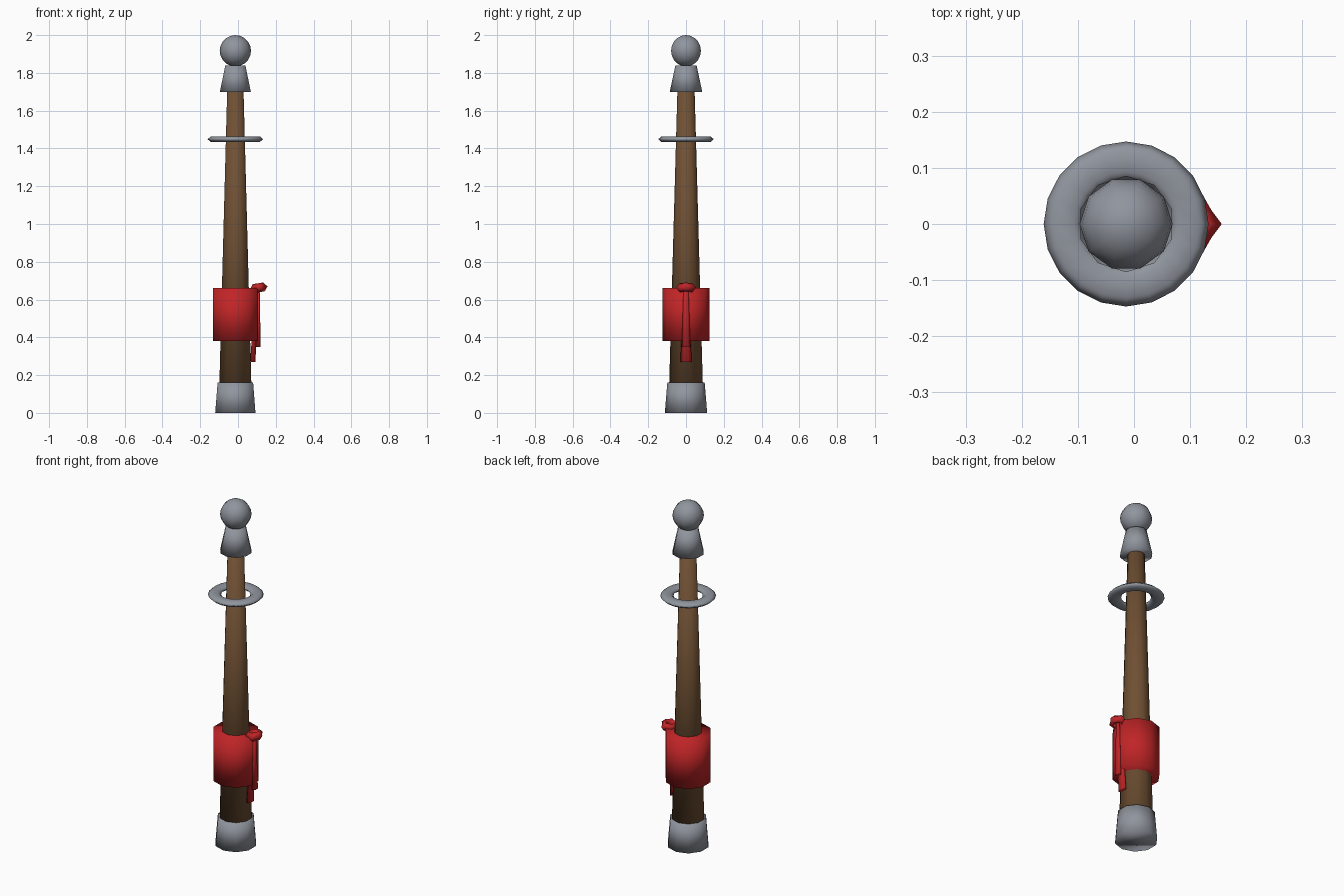
import bpy
import bmesh
from math import cos, sin, tau, pi
from mathutils import Matrix

cube = bpy.data.objects.get("Cube")
if cube:
    bpy.data.objects.remove(cube)

AXIS = -0.014   # x of the staff's centre line
SIDES = 10


def material(name, rgb):
    mat = bpy.data.materials.new(name)
    mat.use_nodes = True
    mat.diffuse_color = (*rgb, 1)
    bsdf = mat.node_tree.nodes["Principled BSDF"]
    bsdf.inputs["Base Color"].default_value = (*rgb, 1)
    bsdf.inputs["Roughness"].default_value = 0.8
    return mat


steel = material("grey metal", (0.28, 0.30, 0.34))
wood = material("brown wood", (0.16, 0.08, 0.033))
cloth = material("red cloth", (0.53, 0.018, 0.02))


def finish(name, bm, mat, loc, tilt=0, scale=(1, 1, 1)):
    """Turn a bmesh into a smooth shaded object."""
    bmesh.ops.recalc_face_normals(bm, faces=bm.faces)
    for face in bm.faces:
        face.smooth = True
    mesh = bpy.data.meshes.new(name)
    bm.to_mesh(mesh)
    bm.free()
    mesh.materials.append(mat)
    obj = bpy.data.objects.new(name, mesh)
    obj.location = loc
    obj.rotation_euler.y = tilt
    obj.scale = scale
    bpy.context.collection.objects.link(obj)
    return obj


def tapered(name, mat, z0, z1, r0, r1, x=AXIS, y=0, sides=SIDES, **kw):
    """Capped frustum with a corner on the y axis."""
    bm = bmesh.new()
    bmesh.ops.create_cone(bm, cap_ends=True, segments=sides, radius1=r0,
                          radius2=r1, depth=z1 - z0)
    # put the first corner on +y whatever the side count
    first = bm.verts[:][0].co
    turn = pi / 2 - Matrix.Identity(2).col[0].angle_signed(first.xy) * -1
    bmesh.ops.rotate(bm, verts=bm.verts, matrix=Matrix.Rotation(turn, 3, "Z"))
    return finish(name, bm, mat, (x, y, (z0 + z1) / 2), **kw)


def ring(name, mat, loc, major, minor, count, tube, wobble=0, **kw):
    """Torus; wobble pushes every other section outward."""
    bm = bmesh.new()
    loops = []
    for i in range(count):
        a = tau * i / count
        grow = 1 + wobble * (-1) ** i
        loop = []
        for j in range(tube):
            b = tau * j / tube
            r = (major + minor * cos(b)) * grow
            loop.append(bm.verts.new((r * cos(a), r * sin(a), minor * sin(b))))
        loops.append(loop)
    for i in range(count):
        p, q = loops[i], loops[(i + 1) % count]
        for j in range(tube):
            k = (j + 1) % tube
            bm.faces.new((p[j], q[j], q[k], p[k]))
    return finish(name, bm, mat, loc, **kw)


# Staff: foot cap, shaft and collar
tapered("foot_ferrule", steel, 0, 0.16, 0.112, 0.099)
tapered("shaft", wood, 0.08, 1.76, 0.091, 0.044)
tapered("top_collar", steel, 1.70, 1.84, 0.086, 0.056)

# Ball on top
bm = bmesh.new()
bmesh.ops.create_uvsphere(bm, u_segments=SIDES, v_segments=SIDES, radius=0.083)
bmesh.ops.rotate(bm, verts=bm.verts, matrix=Matrix.Rotation(pi / 2, 3, "Z"))
finish("finial_ball", bm, steel, (AXIS, 0, 1.917))

# Flattened floating ring
ring("hoop", steel, (AXIS, 0, 1.449), 0.112, 0.035, 20, 6, scale=(1, 1, 0.5))

# Cloth wrap with its knot and two hanging tails
tapered("cloth_wrap", cloth, 0.38, 0.66, 0.124, 0.124)
ring("knot", cloth, (0.106, 0, 0.662), 0.031, 0.019, 10, 4, wobble=0.13,
     tilt=-0.15, scale=(0.9, 1, 1.25))
tapered("outer_tail", cloth, 0.35, 0.66, 0.023, 0.013, x=0.108, sides=6,
        scale=(0.6, 1, 1))
tapered("inner_tail", cloth, 0.27, 0.65, 0.030, 0.014, x=0.088, sides=6,
        tilt=0.05, scale=(0.55, 1, 1))
